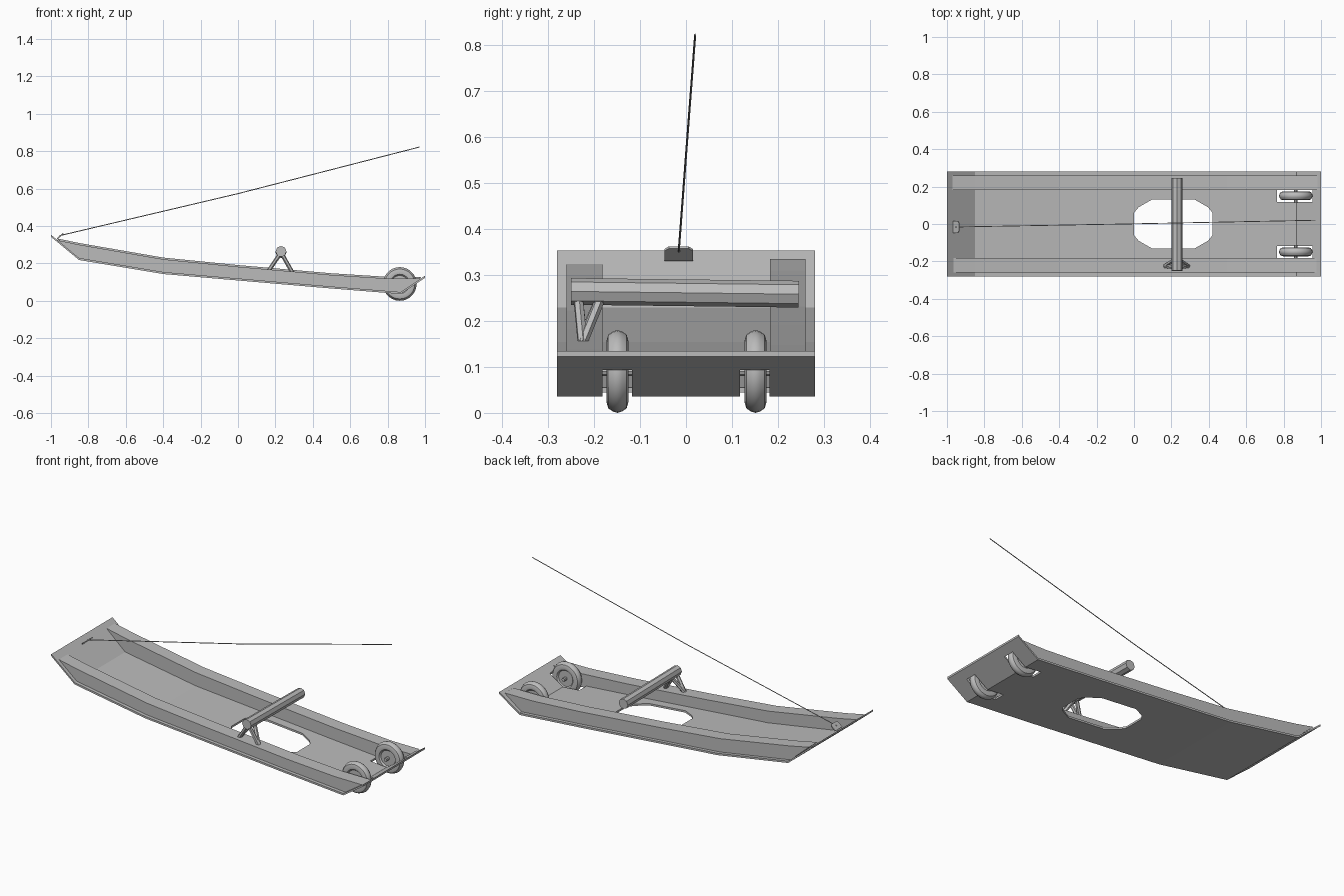
import bpy, bmesh, math
from mathutils import Vector

if "Cube" in bpy.data.objects:
    bpy.data.objects.remove(bpy.data.objects["Cube"])

grey = bpy.data.materials.new("plain_grey")
grey.diffuse_color = (0.5, 0.5, 0.5, 1)
grey.use_nodes = True
grey.node_tree.nodes["Principled BSDF"].inputs["Base Color"].default_value = grey.diffuse_color


def finish(name, bm):
    bmesh.ops.recalc_face_normals(bm, faces=bm.faces)
    me = bpy.data.meshes.new(name)
    bm.to_mesh(me)
    bm.free()
    me.materials.append(grey)
    ob = bpy.data.objects.new(name, me)
    bpy.context.collection.objects.link(ob)
    return ob


def prism(name, pts, axis, a, b):
    """Extrude a 2D outline along 'y' (x,z points) or 'z' (x,y points)."""
    bm = bmesh.new()
    put = (lambda p: (p[0], a, p[1])) if axis == 'y' else (lambda p: (p[0], p[1], a))
    f = bm.faces.new([bm.verts.new(put(p)) for p in pts])
    g = bmesh.ops.extrude_face_region(bm, geom=[f])
    d = Vector((0, b - a, 0)) if axis == 'y' else Vector((0, 0, b - a))
    bmesh.ops.translate(bm, vec=d, verts=[v for v in g['geom'] if isinstance(v, bmesh.types.BMVert)])
    return finish(name, bm)


def rod(name, p, q, r, sides=8, roll=0.0):
    """Straight faceted bar between two points."""
    p, q = Vector(p), Vector(q)
    bm = bmesh.new()
    bmesh.ops.create_cone(bm, cap_ends=True, segments=sides, radius1=r, radius2=r, depth=(q - p).length)
    ob = finish(name, bm)
    ob.location = (p + q) / 2
    ob.rotation_mode = 'QUATERNION'
    ob.rotation_quaternion = (q - p).to_track_quat('Z', 'Y')
    return ob


def cut(ob, cutter):
    cutter.hide_render = True
    m = ob.modifiers.new("cut", 'BOOLEAN')
    m.operation, m.solver, m.object = 'DIFFERENCE', 'EXACT', cutter
    bpy.context.view_layer.objects.active = ob
    bpy.ops.object.modifier_apply(modifier=m.name)
    bpy.data.objects.remove(cutter)


# bent floor panel with raised bow and stern
under = [(-1, .342), (-.85, .218), (-.4, .143), (.47, .068), (.87, .036), (1, .123)]
deck = [(x, z + .011) for x, z in under]
floor = prism("floor_panel", under + deck[::-1], 'y', -.28, .28)

# rounded opening in the floor
quarter = [(.21, .06), (.185, .09), (.115, .13)]
hole = ([(.21 + x, y) for x, y in quarter] + [(.21 - x, y) for x, y in quarter[::-1]]
        + [(.21 - x, -y) for x, y in quarter] + [(.21 + x, -y) for x, y in quarter[::-1]])
cut(floor, prism("hole_cutter", hole, 'z', -.1, .5))

# wheel slots
for s in (-1, 1):
    box = [(.765, s * .117), (.955, s * .117), (.955, s * .181), (.765, s * .181)]
    cut(floor, prism("slot_cutter", box, 'z', -.1, .5))

# side rails following the floor
rail_top = [(-.97, .325), (-.85, .3), (-.4, .222), (0, .182), (.5, .138), (.8, .119), (.98, .118)]
for name, y0, y1, lift in (("near_rail", -.26, -.181, 0), ("far_rail", .183, .26, .009)):
    outline = [(x, z + lift) for x, z in rail_top] + [(x, z - .001) for x, z in deck[-2:0:-1]]
    prism(name, outline, 'y', y0, y1)

# cross bar with its struts on the near rail
rod("cross_bar", (.23, -.25, .264), (.23, .245, .258), .029, 8)
for i, (fx, fz) in enumerate(((.165, .162), (.29, .152))):
    for j, ty in enumerate((-.235, -.182)):
        rod(f"strut_{i}_{j}", (fx, -.225, fz), (.23, ty, .258), .011, 6)

# wheels: lathed tyre and hub
profile = [(0, .014), (.045, .014), (.052, .022), (.066, .024), (.08, .02), (.087, .01), (.09, 0)]
profile = profile + [(r, -h) for r, h in profile[-2::-1]]
for name, y in (("near_wheel", -.149), ("far_wheel", .151)):
    bm = bmesh.new()
    vs = [bm.verts.new((r, h, 0)) for r, h in profile]
    es = [bm.edges.new(e) for e in zip(vs, vs[1:])]
    bmesh.ops.spin(bm, geom=vs + es, cent=(0, 0, 0), axis=(0, 1, 0), angle=math.tau, steps=28)
    bmesh.ops.remove_doubles(bm, verts=bm.verts, dist=1e-5)
    ob = finish(name, bm)
    ob.location = (.865, y, .09)
    bpy.ops.object.select_all(action='DESELECT')
    ob.select_set(True)
    bpy.context.view_layer.objects.active = ob
    bpy.ops.object.shade_smooth_by_angle(angle=math.radians(35))

# axle stubs linking wheels to the floor beside the slots
for s in (-1, 1):
    rod("axle_stub", (.865, s * .112, .09), (.865, s * .188, .09), .01, 8)

# tow bracket, tilted up away from the bow
w, c = .031, .01
tab = [(-.021, -w), (.012, -w), (.021, -w + c), (.021, w - c), (.012, w), (-.021, w)]
bracket = prism("tow_bracket", tab, 'z', -.003, .003)
bracket.location = (-.95, -.016, .346)
bracket.rotation_euler = (0, -math.radians(41), 0)

# tow rope, slightly sagging
path = [(-.955, -.016, .348), (0, .001, .573), (.97, .02, .822)]
for i in range(2):
    rod(f"tow_rope_{i}", path[i], path[i + 1], .0025, 6)
